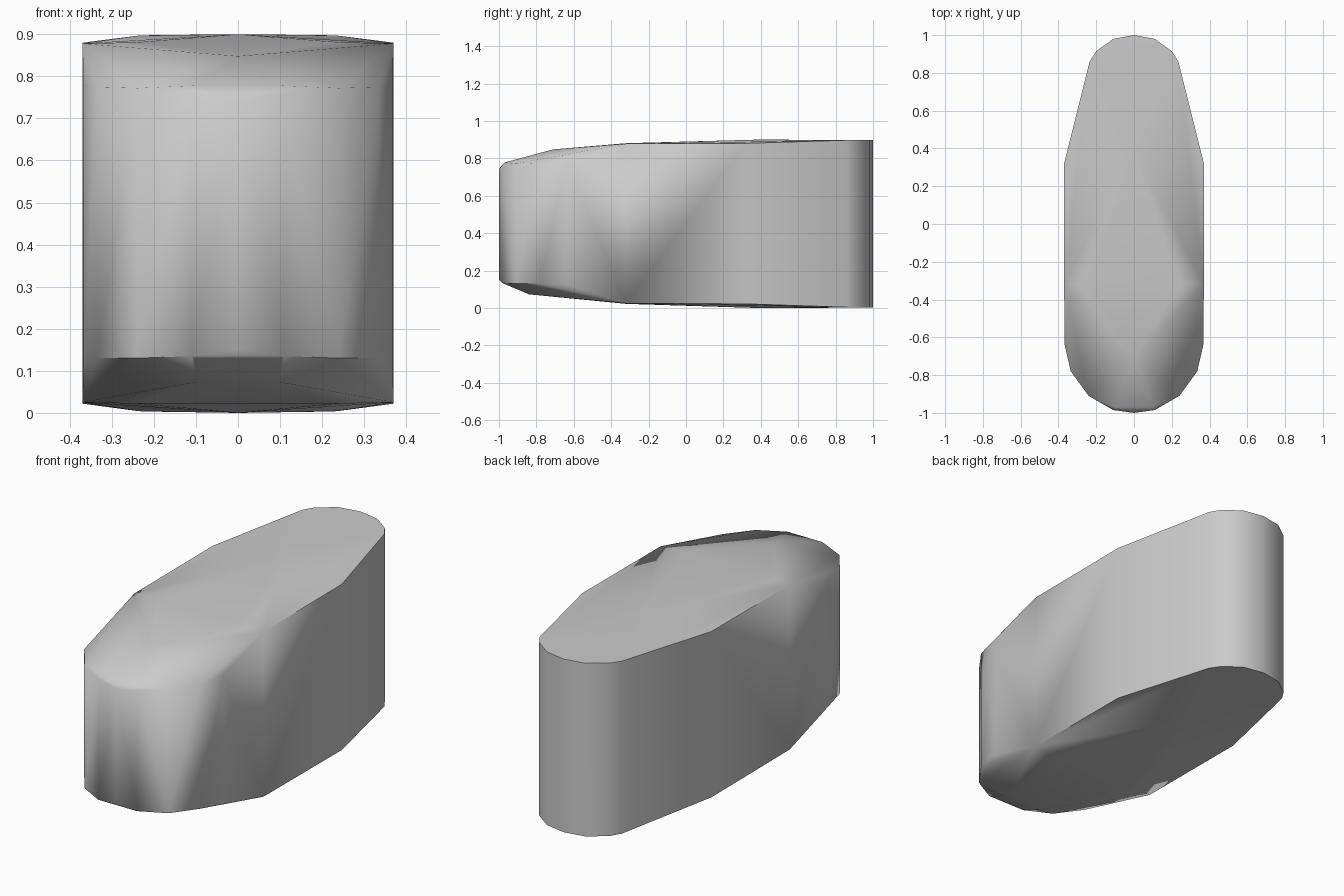
import bpy, bmesh

if "Cube" in bpy.data.objects:
    bpy.data.objects.remove(bpy.data.objects["Cube"])

# Half plan outline with the lower and upper rim height: x, y, bottom, top
rim = [
    (0.00, -1.00, 0.150, 0.745), (0.11, -0.985, 0.135, 0.760),
    (0.24, -0.91, 0.130, 0.772), (0.335, -0.78, 0.130, 0.775),
    (0.367, -0.64, 0.125, 0.778), (0.37, -0.32, 0.025, 0.878),
    (0.37, 0.32, 0.022, 0.880), (0.235, 0.86, 0.004, 0.897),
    (0.20, 0.915, 0.003, 0.898), (0.11, 0.98, 0.002, 0.898),
    (0.00, 1.00, 0.002, 0.898),
]
# Rounded nose lip and crowned faces: x, y, z
crown = [
    (0.10, -0.97, 0.778), (0.10, -0.97, 0.128),
    (0.00, -0.71, 0.848), (0.10, -0.84, 0.073),
    (0.24, -0.32, 0.881), (0.24, -0.32, 0.022),
    (0.00, 0.38, 0.900), (0.00, 0.38, 0.000),
]
points = crown + [(x, y, z) for x, y, low, high in rim for z in (low, high)]

# Solid body, mirrored across x and wrapped as one convex shell
bm = bmesh.new()
for x, y, z in points:
    for side in ((1, -1) if x else (1,)):
        bm.verts.new((side * x, y, z))
result = bmesh.ops.convex_hull(bm, input=list(bm.verts))
loose = {v for v in result["geom_interior"] + result["geom_unused"]
         if isinstance(v, bmesh.types.BMVert) and not v.link_faces}
bmesh.ops.delete(bm, geom=list(loose), context='VERTS')
bmesh.ops.recalc_face_normals(bm, faces=list(bm.faces))

mesh = bpy.data.meshes.new("rounded_body")
bm.to_mesh(mesh)
bm.free()
body = bpy.data.objects.new("rounded_body", mesh)
bpy.context.collection.objects.link(body)

# Smooth sides with a crisp rim
bpy.context.view_layer.objects.active = body
body.select_set(True)
bpy.ops.object.shade_smooth_by_angle(angle=0.9)
